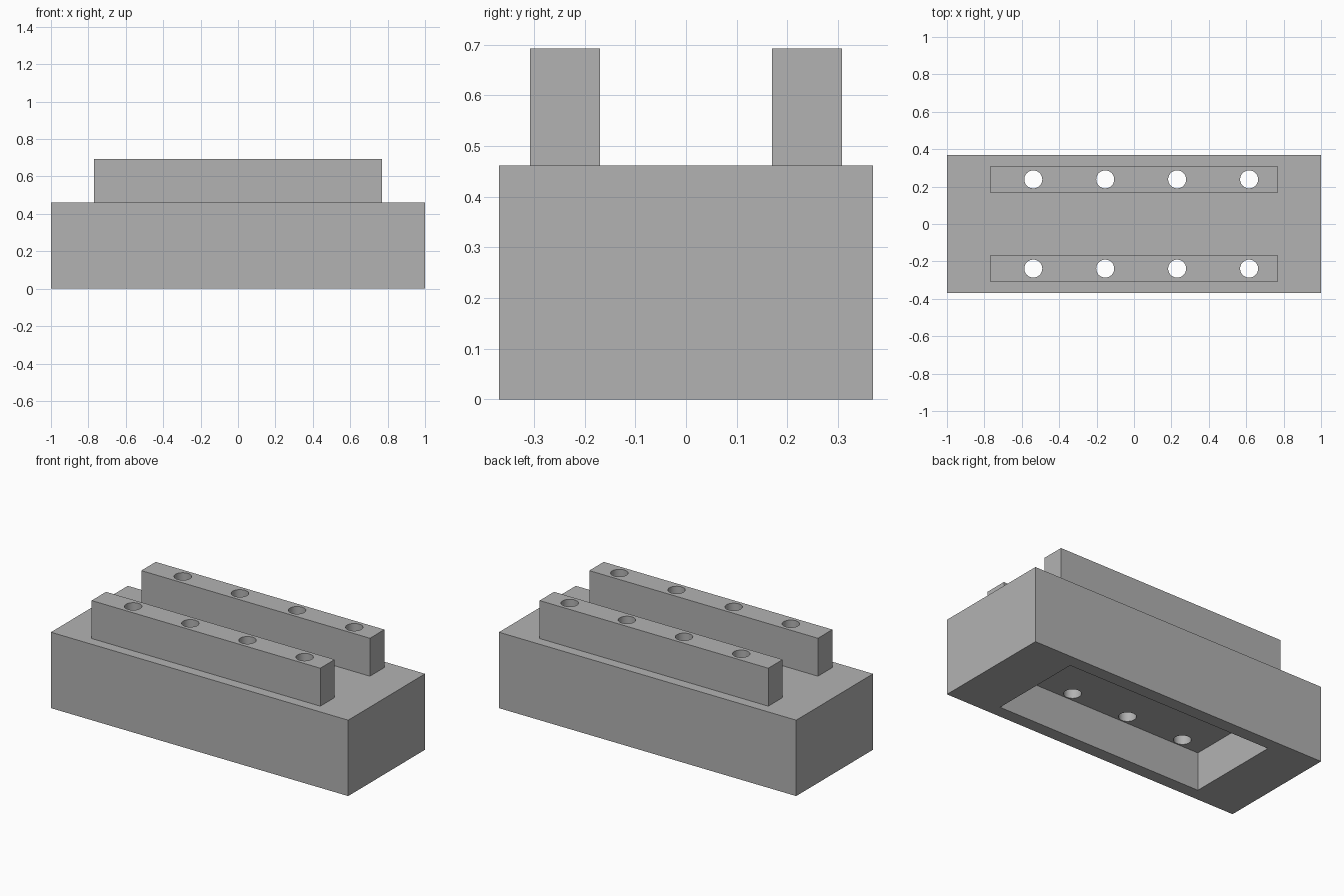
import bpy
import bmesh
import math
from mathutils import Matrix

if "Cube" in bpy.data.objects:
    bpy.data.objects.remove(bpy.data.objects["Cube"], do_unlink=True)

U = 1 / 13                      # design unit: the block is 26 units long
BLOCK = (26, 9.6, 6)
RAIL = (20, 1.8, 3)
POCKET = (18, 7.6, 3)
RAIL_Y = 3.1
HOLE_X = (-7, -2, 3, 8)
HOLE_RADIUS = 0.625

grey = bpy.data.materials.new("plain grey")
grey.use_nodes = True
colour = (0.448, 0.448, 0.448, 1)
grey.diffuse_color = colour
grey.node_tree.nodes["Principled BSDF"].inputs["Base Color"].default_value = colour


def finish(name, bm):
    bmesh.ops.scale(bm, vec=(U, U, U), verts=bm.verts)
    mesh = bpy.data.meshes.new(name)
    bm.to_mesh(mesh)
    bm.free()
    mesh.materials.append(grey)
    obj = bpy.data.objects.new(name, mesh)
    bpy.context.collection.objects.link(obj)
    return obj


def box(name, size, y, bottom):
    bm = bmesh.new()
    place = Matrix.Translation((0, y, bottom + size[2] / 2)) @ Matrix.Diagonal((*size, 1))
    bmesh.ops.create_cube(bm, size=1, matrix=place)
    return finish(name, bm)


def hole_cutter():
    bm = bmesh.new()
    for y in (-RAIL_Y, RAIL_Y):
        for x in HOLE_X:
            bmesh.ops.create_cone(bm, cap_ends=True, segments=48,
                                  radius1=HOLE_RADIUS, radius2=HOLE_RADIUS, depth=30,
                                  matrix=Matrix.Translation((x, y, 5)))
    return finish("hole_cutter", bm)


def cut(obj, cutter):
    bpy.ops.object.select_all(action="DESELECT")
    bpy.context.view_layer.objects.active = obj
    obj.select_set(True)
    mod = obj.modifiers.new("cut", "BOOLEAN")
    mod.operation = "DIFFERENCE"
    mod.solver = "EXACT"
    mod.object = cutter
    bpy.ops.object.modifier_apply(modifier=mod.name)


# Main block and the two rails on top
block = box("block", BLOCK, 0, 0)
rails = [box(name, RAIL, y, BLOCK[2])
         for name, y in (("front_rail", -RAIL_Y), ("back_rail", RAIL_Y))]

# Pocket in the underside, cut from just below the base
pocket = box("pocket_cutter", (*POCKET[:2], POCKET[2] + 1), 0, -1)
cut(block, pocket)

# Vertical holes through the rails and the block
holes = hole_cutter()
for part in (block, *rails):
    cut(part, holes)
    bpy.ops.object.shade_smooth_by_angle(angle=math.radians(30))

for helper in (pocket, holes):
    bpy.data.objects.remove(helper, do_unlink=True)
